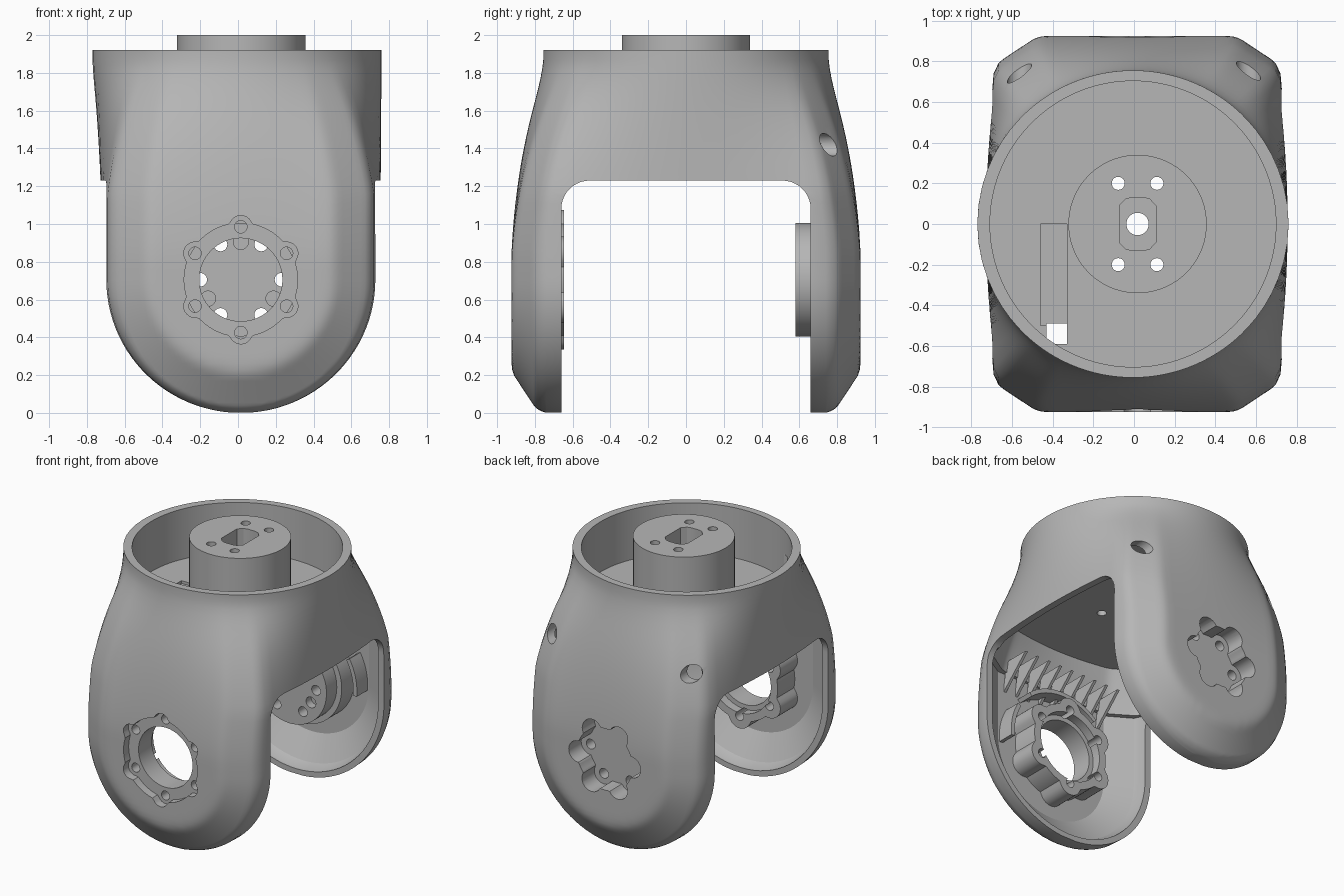
import bpy, bmesh, math

cube = bpy.data.objects.get("Cube")
if cube:
    bpy.data.objects.remove(cube, do_unlink=True)

GREY = (0.47, 0.47, 0.47, 1)
mat = bpy.data.materials.new("satin grey")
mat.use_nodes = True
mat.diffuse_color = GREY
mat.node_tree.nodes["Principled BSDF"].inputs["Base Color"].default_value = GREY

CX, PIVOT, R = 0.015, 0.705, 0.705   # leg centre line, leg arc centre height, leg radius


def loft(name, rings):
    """Closed solid through equal-length rings of points."""
    bm = bmesh.new()
    loops = [[bm.verts.new(p) for p in ring] for ring in rings]
    n = len(loops[0])
    for a, b in zip(loops, loops[1:]):
        for i in range(n):
            bm.faces.new((a[i], a[(i + 1) % n], b[(i + 1) % n], b[i]))
    bm.faces.new(loops[0])
    bm.faces.new(loops[-1])
    bmesh.ops.recalc_face_normals(bm, faces=bm.faces)
    mesh = bpy.data.meshes.new(name)
    bm.to_mesh(mesh)
    bm.free()
    mesh.materials.append(mat)
    ob = bpy.data.objects.new(name, mesh)
    bpy.context.collection.objects.link(ob)
    return ob


def place(pts, d, axis):
    swap = {"X": lambda u, v: (d, u, v), "Y": lambda u, v: (u, d, v), "Z": lambda u, v: (u, v, d)}
    return [swap[axis](u, v) for u, v in pts]


def prism(name, pts, d0, d1, axis):
    return loft(name, [place(pts, d0, axis), place(pts, d1, axis)])


def circle(u, v, r, n=32):
    return [(u + r * math.cos(2 * math.pi * i / n), v + r * math.sin(2 * math.pi * i / n)) for i in range(n)]


def lobed(u, v, r, lobe_at, lobe_r, start, n=144):
    """Circle with six round lobes."""
    pts = []
    for i in range(n):
        a = 2 * math.pi * i / n
        rad = r
        for k in range(6):
            da = a - math.radians(start + 60 * k)
            s = lobe_at * math.sin(da)
            if math.cos(da) > 0 and abs(s) < lobe_r:
                rad = max(rad, lobe_at * math.cos(da) + math.sqrt(lobe_r ** 2 - s * s))
        pts.append((u + rad * math.cos(a), v + rad * math.sin(a)))
    return pts


def ring_spots(r, start, step, count):
    for k in range(count):
        a = math.radians(start + step * k)
        yield CX + r * math.cos(a), PIVOT + r * math.sin(a)


def boolean(target, tool, op="DIFFERENCE"):
    tool.hide_render = True
    mod = target.modifiers.new("cut", "BOOLEAN")
    mod.object, mod.operation, mod.solver = tool, op, "EXACT"
    bpy.context.view_layer.objects.active = target
    bpy.ops.object.modifier_apply(modifier=mod.name)
    bpy.data.objects.remove(tool, do_unlink=True)


# Outer shell: chamfered U-shaped legs blending up into a round collar
EDGE = [(0, .74), (.01, .77), (.03, .80), (.2, .912), (.235, .922), (.28, .925)]


def leg_depth(d):
    for (d0, y0), (d1, y1) in zip(EDGE, EDGE[1:]):
        if d <= d1:
            return y0 + (y1 - y0) * max(0, d - d0) / (d1 - d0)
    return EDGE[-1][1]


def quarter(z, side=8, front=30):
    drop = max(0, PIVOT - z)
    w = math.sqrt(R * R - drop * drop)
    # Sides bow out a little towards the middle
    pts = [(w * (1 + .05 * (1 - (j / side) ** 2)), EDGE[0][1] * j / side) for j in range(side + 1)]
    for k in range(1, front + 1):
        x = w * (1 - k / front)
        pts.append((x, leg_depth(R - math.hypot(x, drop))))
    return pts


angles = [math.atan2(y, x) for x, y in quarter(1)]


def blend(z, start, power):
    u = max(0, (z - start) / (1.92 - start))
    return u ** power + 2 * u ** 6 * (1 - u)


def section(z, scale=1):
    tx, ty = blend(z, 1.15, 1.25), blend(z, 0.8, 1.6)
    q = [(scale * (x + tx * (0.765 * math.cos(a) - x)), scale * (y + ty * (0.755 * math.sin(a) - y)))
         for (x, y), a in zip(quarter(z), angles)]
    half = q + [(-x, y) for x, y in reversed(q[:-1])]
    full = half + [(-x, -y) for x, y in half[1:-1]]
    shift = CX - 0.02 * tx
    return [(x + shift, y, z) for x, y in full]


levels = [PIVOT * (1 - math.cos(math.radians(5 + 85 * i / 24))) for i in range(25)]
levels += [PIVOT + (1.92 - PIVOT) * i / 24 for i in range(1, 25)]
body = loft("fork_body", [section(z) for z in levels])

# Gap between the legs, with rounded upper corners
gap = [(-.66, -.1)]
for cy, a0 in ((-.51, 180), (.51, 90)):
    gap += [(cy + .15 * math.cos(math.radians(a0 - 9 * i)), 1.08 + .15 * math.sin(math.radians(a0 - 9 * i)))
            for i in range(11)]
gap.append((.66, -.1))
boolean(body, prism("gap_cutter", gap, -1, 1, "X"))


# Hollow inside of each leg
def u_outline(r, top=1.2, n=40):
    arc = [(CX + r * math.cos(math.pi * i / n), PIVOT - r * math.sin(math.pi * i / n)) for i in range(n + 1)]
    return [(CX + r, top)] + arc + [(CX - r, top)]


for s in (-1, 1):
    steps = [(.5, .67), (.68, .665), (.74, .635), (.845, .46)]
    boolean(body, loft("leg_pocket", [place(u_outline(r), s * y, "Y") for y, r in steps]))

# Hollow under the bridge, open downwards into the legs
boolean(body, loft("bridge_hollow", [section(1.15 + .07 * i, .93) for i in range(6)]))

# Collar bowl
boolean(body, prism("collar_bowl", circle(-.005, 0, .703, 96), 1.55, 2.1, "Z"))


def box(name, x0, x1, y0, y1, z0, z1):
    return prism(name, [(x0, y0), (x1, y0), (x1, y1), (x0, y1)], z0, z1, "Z")


# Cable channel in the bowl floor
boolean(body, box("channel", -.46, -.33, -.5, 0, 1.53, 1.75))
boolean(body, box("cable_exit", -.43, -.33, -.59, -.49, 1.1, 1.75))

# Hub and bearing bosses
boolean(body, prism("hub", circle(.0175, 0, .34, 72), 1.51, 2.0, "Z"), "UNION")
boolean(body, prism("front_boss", lobed(CX, PIVOT, .31, .28, .09, 30), -.86, -.645, "Y"), "UNION")
boolean(body, prism("back_boss_base", circle(CX, PIVOT, .34, 72), .7, .86, "Y"), "UNION")
boolean(body, prism("back_boss", circle(CX, PIVOT, .3, 72), .58, .85, "Y"), "UNION")

# Hub recess, centre bore and four screw holes
recess = []
for s in (1, -1):
    recess += [(.0175 + s * x, s * y) for x, y in ((.09, -.09), (.09, .09), (.06, .122), (.03, .13), (-.03, .13), (-.06, .122))]
boolean(body, prism("hub_recess", recess, 1.86, 2.1, "Z"))
boolean(body, prism("hub_bore", circle(.0175, 0, .055), 1, 2.1, "Z"))
for sx in (-1, 1):
    for sy in (-1, 1):
        boolean(body, prism("hub_screw", circle(.0175 + sx * .095, sy * .2, .032, 24), 1, 2.1, "Z"))

# Front bearing seat: lobed counterbore, through bore, inner step, screw holes
boolean(body, prism("front_seat", lobed(CX, PIVOT, .3, .28, .06, 30), -1, -.865, "Y"))
boolean(body, prism("front_bore", circle(CX, PIVOT, .22, 64), -1, -.5, "Y"))
boolean(body, prism("front_step", circle(CX, PIVOT, .255, 64), -.71, -.5, "Y"))
for x, z in ring_spots(.28, 30, 60, 6):
    boolean(body, prism("front_screw", circle(x, z, .033, 24), -1, -.5, "Y"))

# Back drive seat: lobed pocket, through holes and blind holes on the inner face
boolean(body, prism("back_seat", lobed(CX, PIVOT, .225, .215, .078, 0), .78, 1, "Y"))
for x, z in ring_spots(.215, 0, 60, 6):
    boolean(body, prism("back_screw", circle(x, z, .036, 24), .5, 1, "Y"))
for x, z in ring_spots(.2, 90, 120, 3):
    boolean(body, prism("back_pin", circle(x, z, .04, 24), .5, .64, "Y"))

# Screw holes in the back corners
for s in (-1, 1):
    boolean(body, prism("corner_screw", circle(s * .563, 1.42, .06), .6, 1, "Y"))

# Stiffening ribs above the front boss and curved fins round both bosses
parts = [body]
for i in range(9):
    x = CX - .4 + .1 * i
    parts.append(prism("front_rib", [(-.62, 1.28), (-.82, 1.28), (-.85, 1.06)], x - .01, x + .01, "X"))
for side, label in ((-1, "front_fin"), (1, "back_fin")):
    for a0, a1 in ((50, 130), (-5, 30)):
        sweep = [math.radians(a0 + (a1 - a0) * i / 20) for i in range(21)]
        fin = [(CX + .45 * math.cos(a), PIVOT + .45 * math.sin(a)) for a in sweep]
        fin += [(CX + .42 * math.cos(a), PIVOT + .42 * math.sin(a)) for a in reversed(sweep)]
        parts.append(prism(label, fin, side * .72, side * .86, "Y"))

for ob in bpy.context.selected_objects:
    ob.select_set(False)
for ob in parts:
    ob.select_set(True)
bpy.context.view_layer.objects.active = body
bpy.ops.object.shade_smooth_by_angle(angle=math.radians(30))
